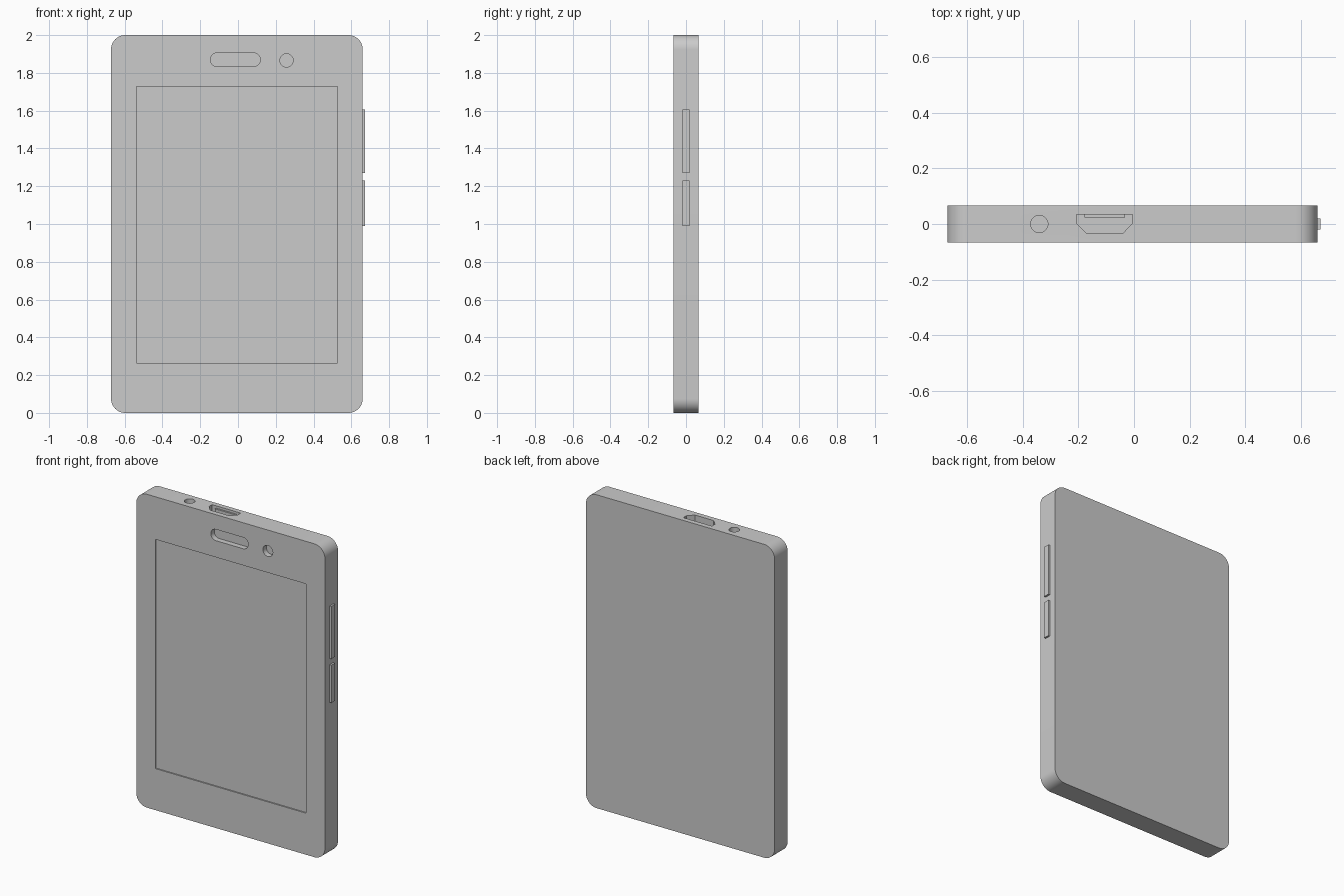
import bpy, bmesh
from math import cos, sin, pi

if "Cube" in bpy.data.objects:
    bpy.data.objects.remove(bpy.data.objects["Cube"])

Y = 0.066           # half thickness
L, R = -0.672, 0.66  # body sides


def rounded(x0, x1, y0, y1, r, seg=12):
    """Outline of a rounded rectangle, counter-clockwise."""
    pts = []
    corners = [(x1 - r, y1 - r), (x0 + r, y1 - r), (x0 + r, y0 + r), (x1 - r, y0 + r)]
    for k, (cx, cy) in enumerate(corners):
        for i in range(seg + 1):
            a = pi / 2 * (k + i / seg)
            pts.append((cx + r * cos(a), cy + r * sin(a)))
    return pts


def prism(name, pts, lo, hi, axis):
    """Extrude a 2D outline along axis: 'y' outline is xz, 'z' is xy, 'x' is yz."""
    place = {'x': lambda a, b, c: (c, a, b),
             'y': lambda a, b, c: (a, c, b),
             'z': lambda a, b, c: (a, b, c)}[axis]
    bm = bmesh.new()
    rings = [[bm.verts.new(place(a, b, c)) for a, b in pts] for c in (lo, hi)]
    for ring in rings:
        bm.faces.new(ring)
    n = len(pts)
    for i in range(n):
        j = (i + 1) % n
        bm.faces.new((rings[0][i], rings[0][j], rings[1][j], rings[1][i]))
    bmesh.ops.remove_doubles(bm, verts=bm.verts, dist=1e-5)
    bmesh.ops.recalc_face_normals(bm, faces=bm.faces)
    me = bpy.data.meshes.new(name)
    bm.to_mesh(me)
    bm.free()
    ob = bpy.data.objects.new(name, me)
    bpy.context.collection.objects.link(ob)
    return ob


def rect(x0, x1, y0, y1):
    return [(x0, y0), (x1, y0), (x1, y1), (x0, y1)]


def circle(cx, cy, r, n=32):
    return [(cx + r * cos(2 * pi * i / n), cy + r * sin(2 * pi * i / n)) for i in range(n)]


# Body slab
body = prism("body", rounded(L, R, 0, 2, 0.075), -Y, Y, 'y')

# Recesses: screen, earpiece, camera on the front; jack and port on the top
port = [(-0.207, 0.034), (-0.207, 0.003), (-0.172, -0.033),
        (-0.04, -0.033), (-0.005, 0.003), (-0.005, 0.034)]
cutters = [
    prism("screen_cutter", rect(-0.537, 0.527, 0.265, 1.728), -0.1, -Y + 0.008, 'y'),
    prism("earpiece_cutter", rounded(-0.146, 0.118, 1.834, 1.906, 0.0355, 8), -0.1, -Y + 0.035, 'y'),
    prism("camera_cutter", circle(0.257, 1.866, 0.035), -0.1, -Y + 0.035, 'y'),
    prism("jack_cutter", circle(-0.341, 0, 0.031), 1.94, 2.1, 'z'),
    prism("port_cutter", port, 1.94, 2.1, 'z'),
]
bpy.context.view_layer.objects.active = body
for c in cutters:
    m = body.modifiers.new(c.name, 'BOOLEAN')
    m.operation, m.solver, m.object = 'DIFFERENCE', 'EXACT', c
    bpy.ops.object.modifier_apply(modifier=m.name)
    bpy.data.objects.remove(c)

body.select_set(True)
bpy.ops.object.shade_smooth_by_angle(angle=0.6)

# Contact tongue inside the port
prism("port_tongue", rect(-0.179, -0.033, 0.023, 0.034), 1.935, 1.985, 'z')

# Side buttons
for name, z0, z1 in (("volume_button", 1.27, 1.605), ("power_button", 0.99, 1.23)):
    prism(name, rect(-0.019, 0.019, z0, z1), R - 0.01, 0.672, 'x')
